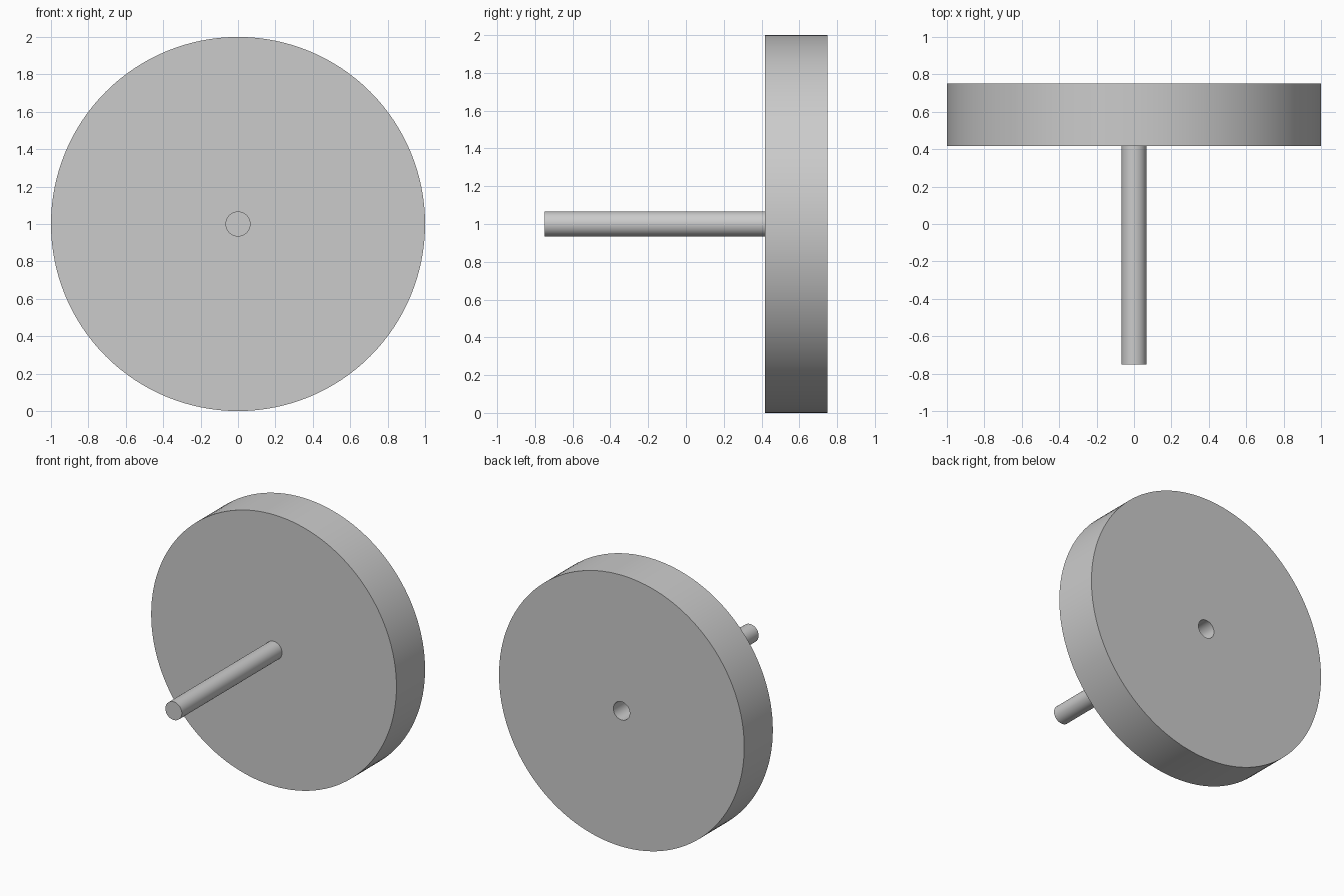
import bpy, bmesh, math

if "Cube" in bpy.data.objects:
    bpy.data.objects.remove(bpy.data.objects["Cube"])

N = 128
AXIS_Z = 1.0


def lathe(name, profile, closed):
    """Revolve (radius, y) points around the horizontal y axis."""
    bm = bmesh.new()
    rings = []
    for r, y in profile:
        rings.append([bm.verts.new((r * math.cos(2 * math.pi * i / N), y,
                                    AXIS_Z + r * math.sin(2 * math.pi * i / N)))
                      for i in range(N)])
    count = len(rings) if closed else len(rings) - 1
    for k in range(count):
        a, b = rings[k], rings[(k + 1) % len(rings)]
        for i in range(N):
            j = (i + 1) % N
            bm.faces.new((a[i], a[j], b[j], b[i]))
    if not closed:
        bm.faces.new(rings[0])
        bm.faces.new(rings[-1])
    bmesh.ops.recalc_face_normals(bm, faces=bm.faces)
    mesh = bpy.data.meshes.new(name)
    bm.to_mesh(mesh)
    bm.free()
    obj = bpy.data.objects.new(name, mesh)
    bpy.context.collection.objects.link(obj)
    bpy.ops.object.select_all(action='DESELECT')
    obj.select_set(True)
    bpy.context.view_layer.objects.active = obj
    bpy.ops.object.shade_smooth_by_angle(angle=math.radians(30))
    return obj


R_BORE = 0.067

# Wheel disc with a central bore
lathe("wheel_disc", [(R_BORE, 0.417), (1.0, 0.417), (1.0, 0.75), (R_BORE, 0.75)], True)

# Axle seated halfway into the bore, leaving a recess at the back
lathe("axle", [(R_BORE, -0.75), (R_BORE, 0.583)], False)
